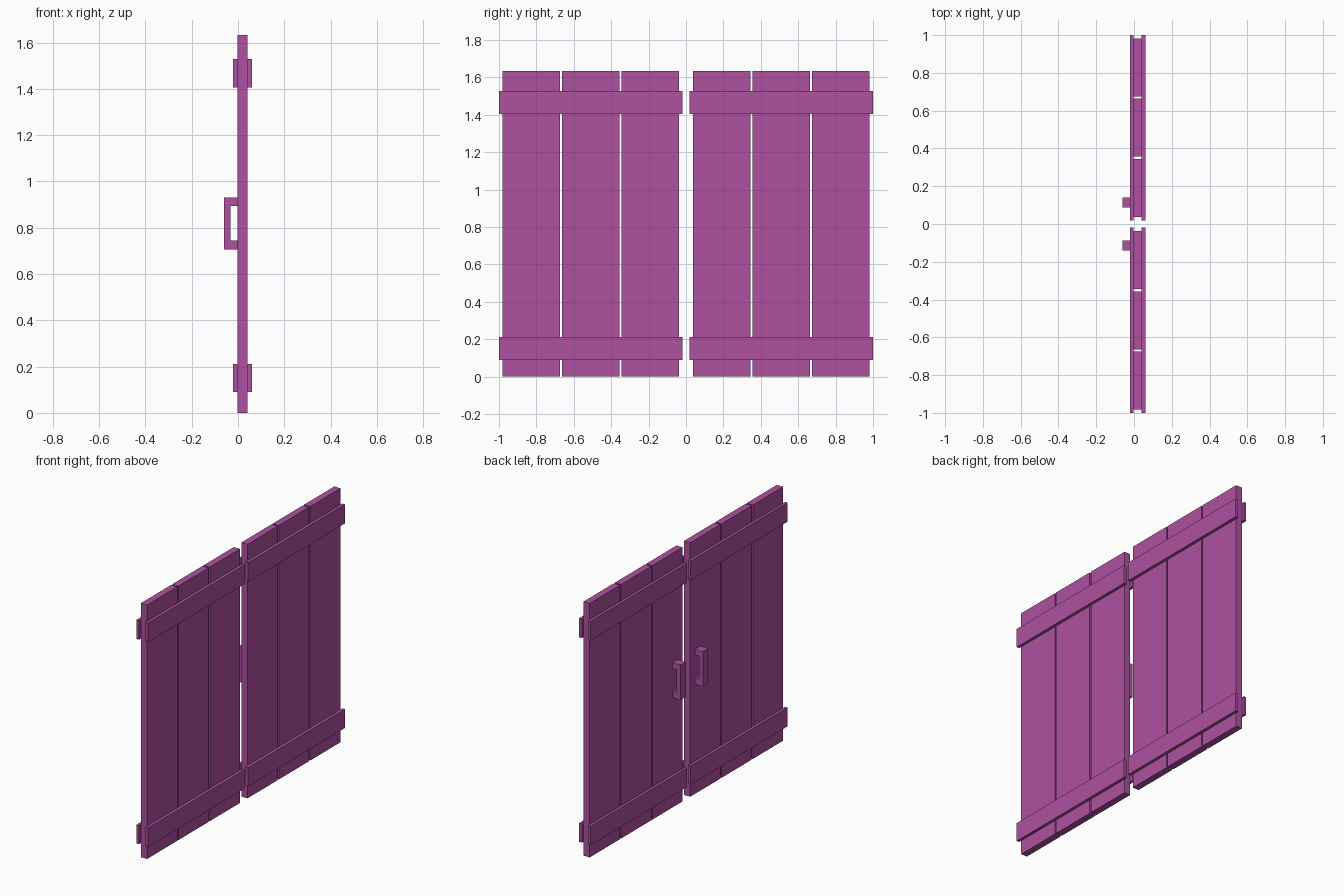
import bpy
import bmesh

cube = bpy.data.objects.get("Cube")
if cube:
    bpy.data.objects.remove(cube, do_unlink=True)

COLOUR = (0.42, 0.084, 0.35, 1.0)
paint = bpy.data.materials.new("purple_paint")
paint.use_nodes = True
paint.diffuse_color = COLOUR
paint.node_tree.nodes["Principled BSDF"].inputs["Base Color"].default_value = COLOUR


def add_object(name, bm):
    bmesh.ops.recalc_face_normals(bm, faces=bm.faces)
    mesh = bpy.data.meshes.new(name)
    bm.to_mesh(mesh)
    bm.free()
    mesh.materials.append(paint)
    obj = bpy.data.objects.new(name, mesh)
    bpy.context.collection.objects.link(obj)
    return obj


def box(name, xs, ys, zs):
    """Box from its lower and upper limits on each axis."""
    bm = bmesh.new()
    bmesh.ops.create_cube(bm, size=1)
    for v in bm.verts:
        for i, (lo, hi) in enumerate((xs, ys, zs)):
            v.co[i] = hi if v.co[i] > 0 else lo
    return add_object(name, bm)


def extruded_profile(name, points, ys):
    """Outline in the XZ plane, extruded along Y."""
    bm = bmesh.new()
    face = bm.faces.new([bm.verts.new((x, ys[0], z)) for x, z in points])
    new = bmesh.ops.extrude_face_region(bm, geom=[face])["geom"]
    bmesh.ops.translate(bm, vec=(0, ys[1] - ys[0], 0),
                        verts=[g for g in new if isinstance(g, bmesh.types.BMVert)])
    return add_object(name, bm)


HEIGHT = 1.633
PLANK_X = (-0.003, 0.041)
PLANK_W, PITCH, FIRST_Y = 0.307, 0.3185, 0.038
BATTEN_X = {"inner": (-0.021, PLANK_X[0]), "outer": (PLANK_X[1], 0.06)}
BATTEN_Z = {"lower": (0.09, 0.211), "upper": (1.405, 1.528)}

# C-shaped pull handle outline
HANDLE = [(PLANK_X[0], 0.705), (-0.06, 0.705), (-0.06, 0.93), (PLANK_X[0], 0.93),
          (PLANK_X[0], 0.893), (-0.032, 0.893), (-0.032, 0.745), (PLANK_X[0], 0.745)]

# Two mirrored shutter doors
for door, side in (("rear", 1), ("front", -1)):
    def span(a, b):
        return tuple(sorted((side * a, side * b)))

    # Vertical planks
    for i in range(3):
        y = FIRST_Y + i * PITCH
        box(f"{door}_door_plank_{i + 1}", PLANK_X, span(y, y + PLANK_W), (0, HEIGHT))

    # Horizontal battens on both faces
    for face, xs in BATTEN_X.items():
        for level, zs in BATTEN_Z.items():
            box(f"{door}_door_{level}_{face}_batten", xs, span(0.018, 1.0), zs)

    # Pull handle
    extruded_profile(f"{door}_door_handle", HANDLE, span(0.087, 0.14))
